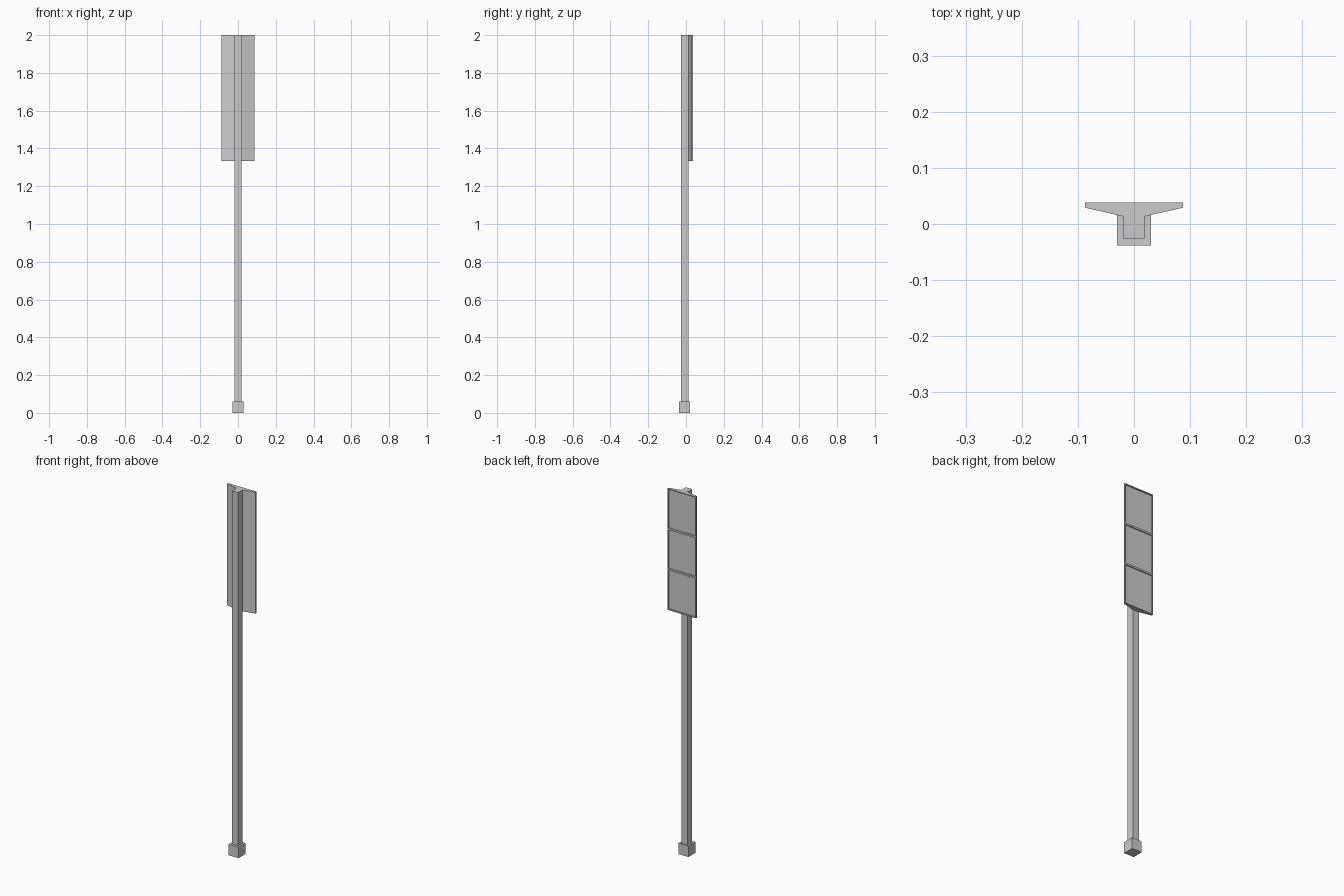
import bpy, bmesh

if "Cube" in bpy.data.objects:
    bpy.data.objects.remove(bpy.data.objects["Cube"])


def finish(bm, name):
    mesh = bpy.data.meshes.new(name)
    bmesh.ops.recalc_face_normals(bm, faces=bm.faces)
    bm.to_mesh(mesh)
    bm.free()
    obj = bpy.data.objects.new(name, mesh)
    bpy.context.collection.objects.link(obj)
    return obj


def box(name, x, y0, y1, z0, z1):
    bm = bmesh.new()
    bmesh.ops.create_cube(bm, size=1)
    for v in bm.verts:
        v.co.x *= 2 * x
        v.co.y = y1 if v.co.y > 0 else y0
        v.co.z = z1 if v.co.z > 0 else z0
    return finish(bm, name)


# square foot and post
box("foot", 0.03, -0.038, 0.022, 0.0, 0.06)
box("post", 0.019, -0.0255, 0.0135, 0.06, 2.0)

# signal housing: tapered profile extruded upward in three equal sections
half = [(0.019, 0.0135), (0.087, 0.029), (0.087, 0.038)]
profile = half + [(-x, y) for x, y in reversed(half)]
bottom, top, sections = 1.333, 2.0, 3
bm = bmesh.new()
rings = []
for i in range(sections + 1):
    z = bottom + (top - bottom) * i / sections
    rings.append([bm.verts.new((x, y, z)) for x, y in profile])
for lower, upper in zip(rings, rings[1:]):
    for j in range(len(profile)):
        k = (j + 1) % len(profile)
        bm.faces.new((lower[j], lower[k], upper[k], upper[j]))
bm.faces.new(rings[0])
bm.faces.new(rings[-1])
bmesh.ops.recalc_face_normals(bm, faces=bm.faces)

# recessed panels on the back face
panels = [f for f in bm.faces if f.normal.y > 0.99]
bmesh.ops.inset_individual(bm, faces=panels, thickness=0.007)
bmesh.ops.inset_individual(bm, faces=panels, thickness=0.0005, depth=-0.006)
finish(bm, "panel_housing")
